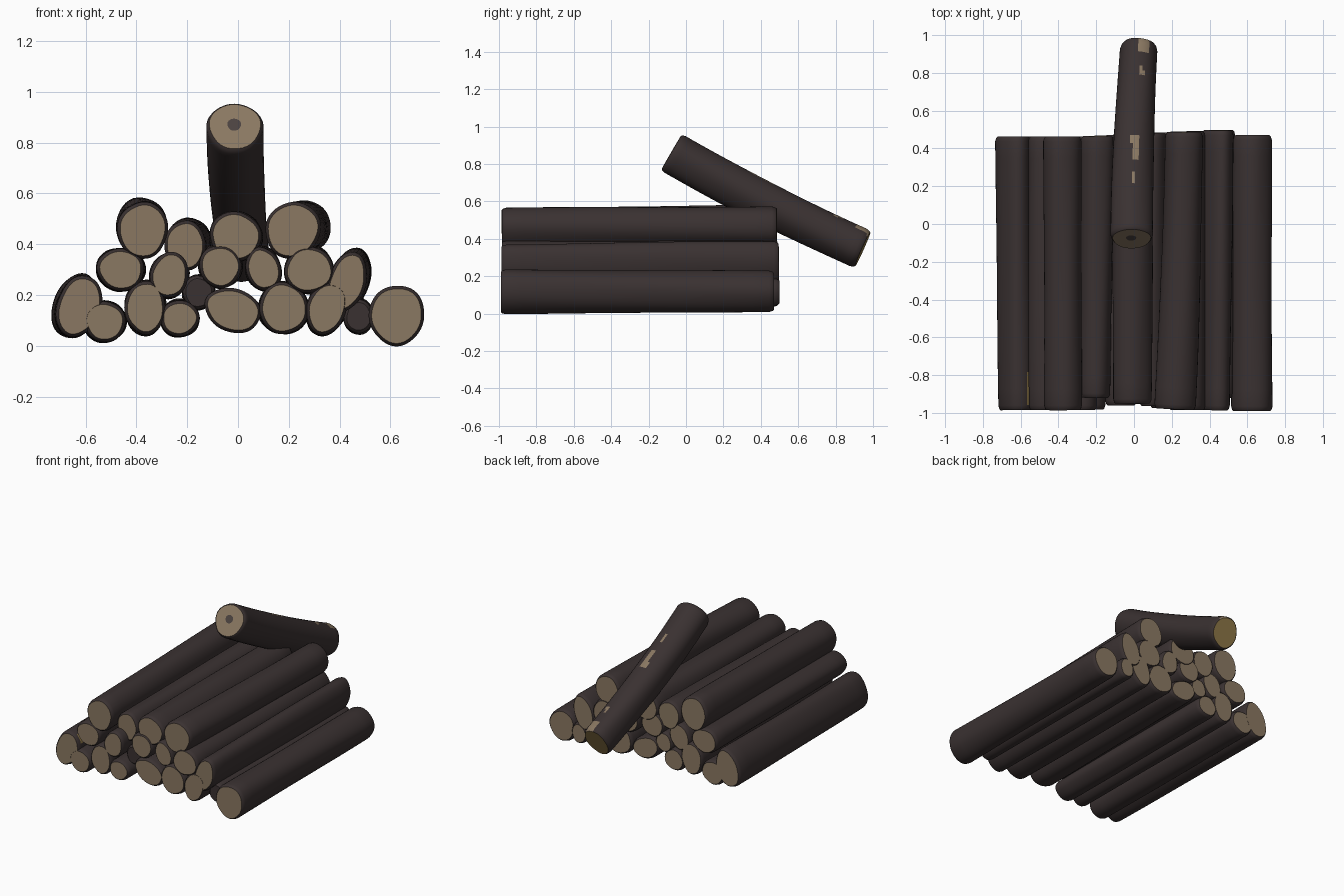
import bpy, bmesh, math, random
from mathutils import Vector

if "Cube" in bpy.data.objects:
    bpy.data.objects.remove(bpy.data.objects["Cube"])

random.seed(4)


def material(name, rgb):
    m = bpy.data.materials.new(name)
    m.diffuse_color = (*rgb, 1)
    m.use_nodes = True
    m.node_tree.nodes["Principled BSDF"].inputs["Base Color"].default_value = m.diffuse_color
    return m


bark = material("dark_bark", (0.042, 0.031, 0.031))
wood = material("cut_wood", (0.255, 0.188, 0.122))
gold = material("golden_wood", (0.255, 0.175, 0.06))
core = material("dark_core", (0.07, 0.055, 0.05))
MATS = [bark, wood, gold, core]
N = 40


def log(name, path, r0, r1, tilt=0.0, caps=(1, 1), has_core=False, patch=None, rings=16):
    """Bark tube along a quadratic path; r0/r1 = (half width, half height) at the ends."""
    a, m, b = (Vector(p) for p in path)
    length = (b - a).length
    ph = [random.uniform(0, 6.28) for _ in range(4)]
    bm = bmesh.new()

    def center(t):
        return a * (1 - t) * (1 - 2 * t) + m * 4 * t * (1 - t) + b * t * (2 * t - 1)

    def ring(t, grow, scale=1.0, shift=(0, 0)):
        tan = (center(min(t + .01, 1)) - center(max(t - .01, 0))).normalized()
        up = Vector((1, 0, 0)).cross(tan).normalized()
        side = tan.cross(up)
        c = center(t)
        rx = r0[0] + (r1[0] - r0[0]) * t
        rz = r0[1] + (r1[1] - r0[1]) * t
        vs = []
        for i in range(N):
            ang = 2 * math.pi * i / N
            k = 1 + .022 * math.sin(3 * ang + ph[0] + 1.5 * t) + .018 * math.sin(2 * ang + ph[1] - 2 * t)
            k += .012 * math.sin(5 * ang + ph[2] + 4 * t) + .012 * math.sin(7 * t + ph[3])
            k *= scale
            u, v = (rx * k + grow) * math.cos(ang), (rz * k + grow) * math.sin(ang)
            ct, st = math.cos(tilt), math.sin(tilt)
            u, v = u * ct - v * st + shift[0], u * st + v * ct + shift[1]
            vs.append(bm.verts.new(c + side * u + up * v))
        return vs

    def bridge(p, q, mat=0):
        for i in range(N):
            j = (i + 1) % N
            f = bm.faces.new((p[i], p[j], q[j], q[i]))
            f.material_index = mat

    # rounded rims at both ends, long body between
    e = .025 / length
    stations = [(0, 0), (e * .3, .007), (e, .012)]
    stations += [(e + (1 - 2 * e) * i / rings, .012) for i in range(1, rings)]
    stations += [(1 - e, .012), (1 - e * .3, .007), (1, 0)]
    loops = [ring(t, g) for t, g in stations]
    for p, q in zip(loops, loops[1:]):
        bridge(p, q)

    # sawn ends
    first = loops[0]
    if has_core:
        inner = ring(0, 0, .27, (-.003, .008))
        bridge(first, inner, caps[0])
        bm.faces.new(inner).material_index = 3
    else:
        bm.faces.new(first).material_index = caps[0]
    bm.faces.new(loops[-1]).material_index = caps[1]

    bmesh.ops.recalc_face_normals(bm, faces=bm.faces)
    # bare patches where the bark has come off
    for x, y, wx, wy, mat in patch or []:
        for f in bm.faces:
            c = f.calc_center_median()
            if f.normal.z > .2 and abs(c.x - x) < wx and abs(c.y - y) < wy:
                f.material_index = mat
    me = bpy.data.meshes.new(name)
    bm.to_mesh(me)
    bm.free()
    for mt in MATS:
        me.materials.append(mt)
    ob = bpy.data.objects.new(name, me)
    bpy.context.collection.objects.link(ob)
    bpy.context.view_layer.objects.active = ob
    ob.select_set(True)
    bpy.ops.object.shade_smooth_by_angle(angle=math.radians(42))
    ob.select_set(False)


# stacked rows: x, z, half width, half height (tilted logs add an angle)
BOTTOM = [(-.625, .155, .074, .112, -.3), (-.525, .095, .07, .07), (-.365, .15, .067, .094),
          (-.23, .108, .064, .06), (-.02, .14, .102, .072, -.35), (.18, .148, .086, .09),
          (.35, .148, .066, .096, -.3), (.475, .115, .045, .055), (.625, .12, .098, .105)]
MIDDLE = [(-.462, .30, .082, .072), (-.27, .278, .062, .08, -.3), (-.155, .21, .05, .055),
          (-.07, .312, .072, .072), (.1, .302, .055, .075, .3), (.28, .298, .083, .08),
          (.428, .25, .064, .108, -.32)]
TOP = [(-.375, .455, .086, .1), (-.208, .395, .07, .084), (-.01, .43, .09, .088),
       (.215, .455, .096, .102, -.4)]
# how far the back end drifts sideways and up
DRIFT = {"bottom_log_1": (-.015, 0), "middle_log_7": (.015, .015), "top_log_1": (-.005, .012),
         "top_log_2": (.015, .012), "top_log_4": (.05, .01)}

for row, logs in (("bottom", BOTTOM), ("middle", MIDDLE), ("top", TOP)):
    for i, (x, z, w, h, *tilt) in enumerate(logs, 1):
        name = f"{row}_log_{i}"
        dx, dz = DRIFT.get(name, (0, 0))
        # outer logs stick out further to the front, the right side further back
        hidden = name in ("bottom_log_8", "middle_log_3")
        y0 = -.92 if hidden or name == "top_log_2" else -.95 - .035 * min(1, abs(x) * 4)
        y1 = .475 + .025 * max(-.5, min(1, x * 2))
        if name == "bottom_log_9":
            y0, y1 = -.99, .47
        path = [(x, y0, z), (x + dx * .6, (y0 + y1) / 2, z + dz * .6), (x + dx, y1, z + dz)]
        bare = [(-.55, -.87, .015, .06, 2)] if name == "bottom_log_1" else None
        g = -.008 if w > .095 else .004
        log(name, path, (w, h), (w + g, h + g), sum(tilt), (0 if hidden else 1, 1), patch=bare)

# loose log leaning on the back of the pile
log("leaning_log", [(-.012, -.078, .864), (-.005, .40, .605), (.025, .945, .345)],
    (.1, .104), (.088, .098), caps=(1, 2), has_core=True, rings=44,
    patch=[(.003, .41, .017, .06, 1), (.0, .25, .012, .025, 1),
           (.04, .81, .012, .025, 1), (.055, .95, .03, .04, 1)])
